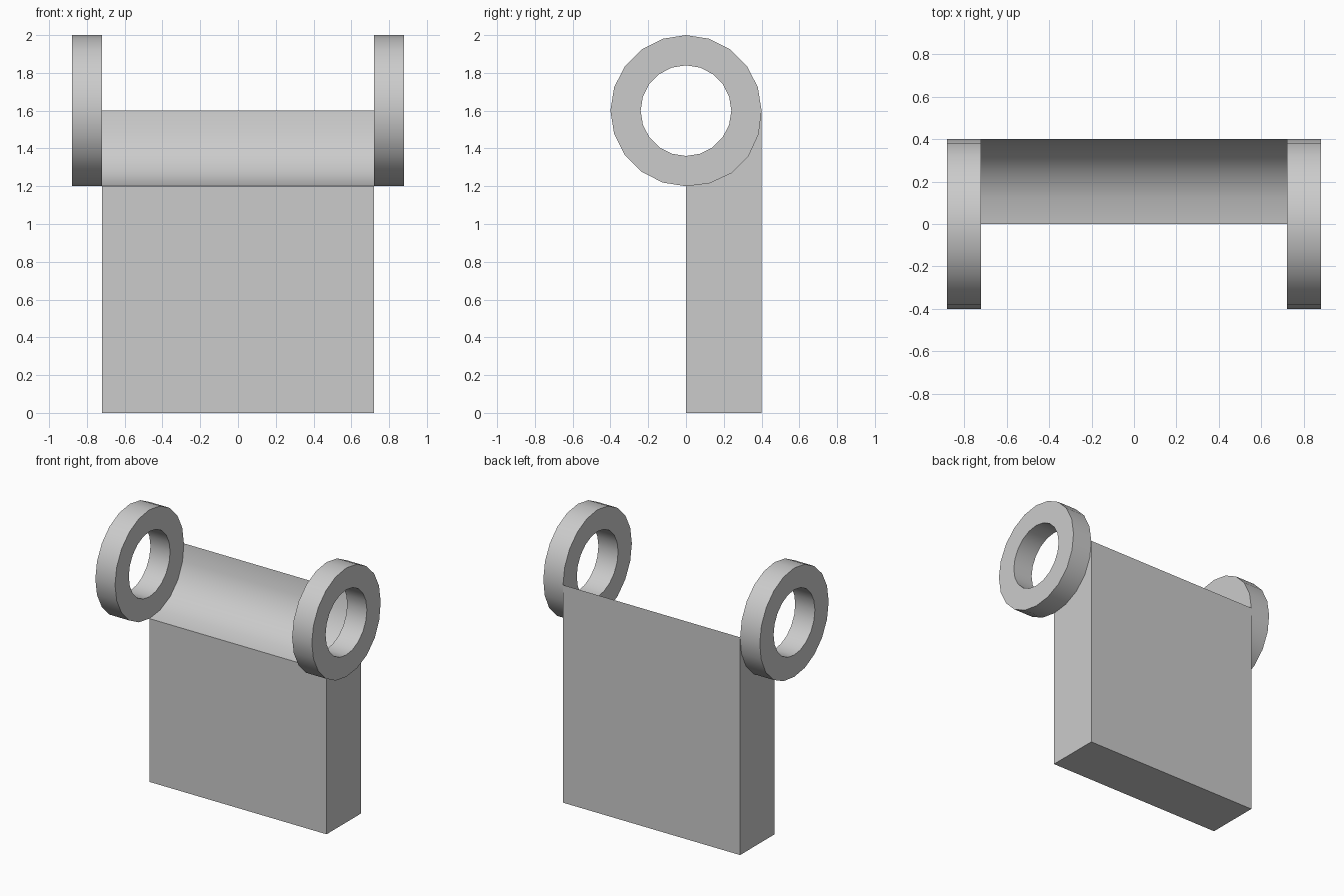
import bpy
import bmesh
from math import cos, sin, pi, radians

cube = bpy.data.objects.get("Cube")
if cube:
    bpy.data.objects.remove(cube, do_unlink=True)

# Plain grey material
GREY = (0.6, 0.6, 0.6, 1)
grey = bpy.data.materials.new("plain_grey")
grey.use_nodes = True
grey.diffuse_color = GREY
grey.node_tree.nodes["Principled BSDF"].inputs["Base Color"].default_value = GREY

AXIS_Z = 1.6      # height of the shared ring axis
RADIUS = 0.4
BORE = 0.24
SIDES = 20
HALF_WIDTH = 0.72
RING_END = 0.88


def rim_point(i):
    """Outer rim point; the quarter against the block is slightly fuller."""
    c, s = cos(2 * pi * i / SIDES), sin(2 * pi * i / SIDES)
    k = 1.0
    if c > 0.001 and s < -0.001:
        k = (c ** 2.15 + (-s) ** 2.15) ** (-1 / 2.15)
    return RADIUS * k * c, AXIS_Z + RADIUS * k * s


def finish(bm, name):
    bmesh.ops.recalc_face_normals(bm, faces=bm.faces)
    mesh = bpy.data.meshes.new(name)
    bm.to_mesh(mesh)
    bm.free()
    mesh.materials.append(grey)
    obj = bpy.data.objects.new(name, mesh)
    bpy.context.collection.objects.link(obj)
    bpy.ops.object.select_all(action="DESELECT")
    obj.select_set(True)
    bpy.context.view_layer.objects.active = obj
    bpy.ops.object.shade_smooth_by_angle(angle=radians(30))


def loop(bm, x, points):
    return [bm.verts.new((x, y, z)) for y, z in points]


def bridge(bm, a, b):
    for i in range(len(a)):
        j = (i + 1) % len(a)
        bm.faces.new((a[i], a[j], b[j], b[i]))


# Upright block with a hollowed upper front corner
quarter = [rim_point(i) for i in range(SIDES * 3 // 4, SIDES + 1)]
profile = [(RADIUS, 0), (0, 0)] + quarter
bm = bmesh.new()
left = loop(bm, HALF_WIDTH, profile)
right = loop(bm, -HALF_WIDTH, profile)
bridge(bm, left, right)
for end in (left, right):
    bm.faces.new(end)
bmesh.ops.triangulate(bm, faces=[f for f in bm.faces if len(f.verts) > 4])
finish(bm, "block")

# Ring at each end
outer = [rim_point(i) for i in range(SIDES)]
inner = [(BORE * cos(2 * pi * i / SIDES), AXIS_Z + BORE * sin(2 * pi * i / SIDES))
         for i in range(SIDES)]
for side, name in ((1, "left_ring"), (-1, "right_ring")):
    bm = bmesh.new()
    near, far = side * HALF_WIDTH, side * RING_END
    loops = [loop(bm, near, outer), loop(bm, far, outer),
             loop(bm, far, inner), loop(bm, near, inner)]
    for i in range(4):
        bridge(bm, loops[i], loops[(i + 1) % 4])
    finish(bm, name)
